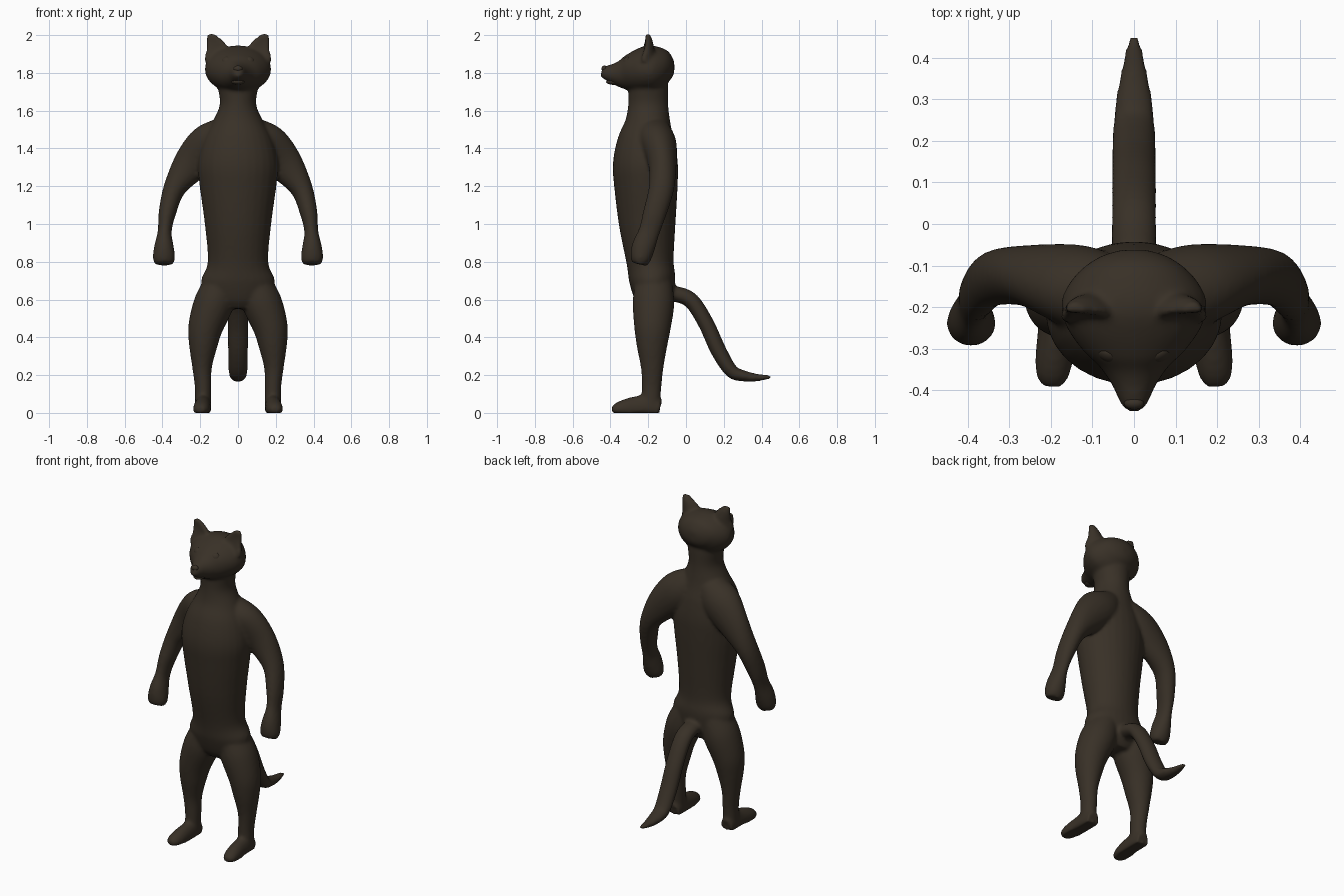
import bpy, bmesh, math
from mathutils import Vector

fur = bpy.data.materials.new("dark brown fur")
fur.diffuse_color = (0.040, 0.030, 0.020, 1)


def spline(rows, steps=5):
    """Smooth the list of sections with a Catmull-Rom curve."""
    rows = [Vector(r) for r in rows]
    out = []
    for i in range(len(rows) - 1):
        p0, p1, p2 = rows[max(i - 1, 0)], rows[i], rows[i + 1]
        p3 = rows[min(i + 2, len(rows) - 1)]
        for s in range(steps):
            t = s / steps
            out.append(0.5 * (2 * p1 + (p2 - p0) * t + (2 * p0 - 5 * p1 + 4 * p2 - p3) * t ** 2
                              + (3 * p1 - p0 - 3 * p2 + p3) * t ** 3))
    return out + [rows[-1]]


def loft(bm, rows, side=1, cup=0, n=28):
    """Skin elliptical sections (x, y, z, half width, half depth) along a path."""
    secs = spline(rows)
    pts = [Vector((s[0] * side, s[1], s[2])) for s in secs]
    rings = []
    for i, s in enumerate(secs):
        t = (pts[min(i + 1, len(pts) - 1)] - pts[max(i - 1, 0)]).normalized()
        u = Vector((1, 0, 0))
        u = (u - t * u.dot(t)).normalized()
        v = t.cross(u)
        ring = []
        for k in range(n):
            a = 2 * math.pi * k / n
            p = pts[i] + u * s[3] * math.cos(a) + v * s[4] * math.sin(a)
            p.y -= cup * s[3] * math.cos(a) ** 2
            p.z = max(p.z, 0)
            ring.append(bm.verts.new(p))
        rings.append(ring)
    faces = [bm.faces.new((a[k], a[(k + 1) % n], b[(k + 1) % n], b[k]))
             for a, b in zip(rings, rings[1:]) for k in range(n)]
    faces += [bm.faces.new(rings[0][::-1]), bm.faces.new(rings[-1])]
    bmesh.ops.recalc_face_normals(bm, faces=faces)


def finish(bm, name):
    me = bpy.data.meshes.new(name)
    bm.to_mesh(me)
    bm.free()
    me.materials.append(fur)
    me.shade_smooth()
    ob = bpy.data.objects.new(name, me)
    bpy.context.collection.objects.link(ob)
    return ob


def ellipsoid(name, loc, size):
    bm = bmesh.new()
    bmesh.ops.create_uvsphere(bm, u_segments=20, v_segments=12, radius=1)
    for v in bm.verts:
        v.co = Vector(a * b for a, b in zip(v.co, size))
    ob = finish(bm, name)
    ob.location = loc
    return ob


bm = bmesh.new()

# Torso and neck
loft(bm, [(0, -.17, .55, .10, .07), (0, -.17, .60, .17, .10), (0, -.178, .70, .195, .122),
          (0, -.19, .80, .160, .125), (0, -.205, 1.0, .176, .150), (0, -.212, 1.2, .203, .168),
          (0, -.215, 1.32, .212, .172), (0, -.21, 1.44, .185, .153), (0, -.202, 1.54, .135, .120),
          (0, -.20, 1.63, .097, .106), (0, -.20, 1.72, .105, .105), (0, -.20, 1.80, .11, .10)])

# Head tapering into the muzzle
loft(bm, [(0, -.062, 1.83, .03, .03), (0, -.08, 1.83, .085, .065), (0, -.12, 1.83, .138, .103),
          (0, -.18, 1.822, .174, .125), (0, -.24, 1.81, .166, .118), (0, -.30, 1.80, .127, .098),
          (0, -.345, 1.795, .082, .075), (0, -.39, 1.797, .052, .052),
          (0, -.425, 1.802, .036, .038), (0, -.447, 1.808, .022, .025)])

# Tail
loft(bm, [(0, -.12, .63, .05, .04), (0, -.05, .628, .054, .042), (0, .03, .592, .054, .042),
          (0, .107, .472, .054, .042), (0, .172, .330, .053, .042), (0, .24, .222, .050, .036),
          (0, .30, .197, .044, .030), (0, .37, .187, .031, .021), (0, .45, .19, .014, .009)])

for side in (1, -1):
    # Arm and hand
    loft(bm, [(.06, -.18, 1.48, .09, .10), (.15, -.145, 1.42, .115, .095),
              (.245, -.125, 1.32, .098, .075), (.335, -.13, 1.19, .060, .067),
              (.374, -.165, 1.06, .046, .062), (.388, -.195, .96, .037, .056),
              (.392, -.225, .88, .052, .062), (.392, -.240, .82, .059, .055),
              (.392, -.248, .787, .048, .040)], side)
    # Leg
    loft(bm, [(.09, -.172, .68, .09, .10), (.128, -.172, .58, .105, .110),
              (.170, -.177, .46, .093, .098), (.184, -.180, .36, .076, .082),
              (.190, -.179, .24, .052, .060), (.185, -.182, .14, .044, .052),
              (.185, -.186, .05, .043, .050), (.185, -.188, 0, .043, .050)], side)
    # Foot
    loft(bm, [(.185, -.137, .02, .038, .05), (.185, -.19, .03, .044, .07),
              (.187, -.26, .025, .045, .064), (.192, -.32, .02, .046, .054),
              (.197, -.365, .018, .040, .038), (.200, -.392, .018, .024, .018)], side)
    # Cupped ear
    loft(bm, [(.105, -.20, 1.87, .075, .035), (.112, -.195, 1.92, .062, .028),
              (.130, -.195, 1.965, .042, .020), (.144, -.20, 1.995, .025, .014),
              (.148, -.20, 2.008, .012, .010)], side, cup=.35)

# Fuse all parts into one smooth skin
body = finish(bm, "body")
remesh = body.modifiers.new("fuse", 'REMESH')
remesh.mode = 'VOXEL'
remesh.voxel_size = .010
remesh.use_smooth_shade = True
soft = body.modifiers.new("soften", 'SMOOTH')
soft.factor = .5
soft.iterations = 6

# Eyes and nose
for side, name in ((1, "left_eye"), (-1, "right_eye")):
    eye = ellipsoid(name, (.064 * side, -.315, 1.866), (.024, .014, .022))
    eye.rotation_euler = (math.radians(-30), 0, math.radians(28 * side))
ellipsoid("nose", (0, -.432, 1.822), (.024, .015, .017))
ellipsoid("lower_jaw", (0, -.375, 1.752), (.036, .048, .016))
